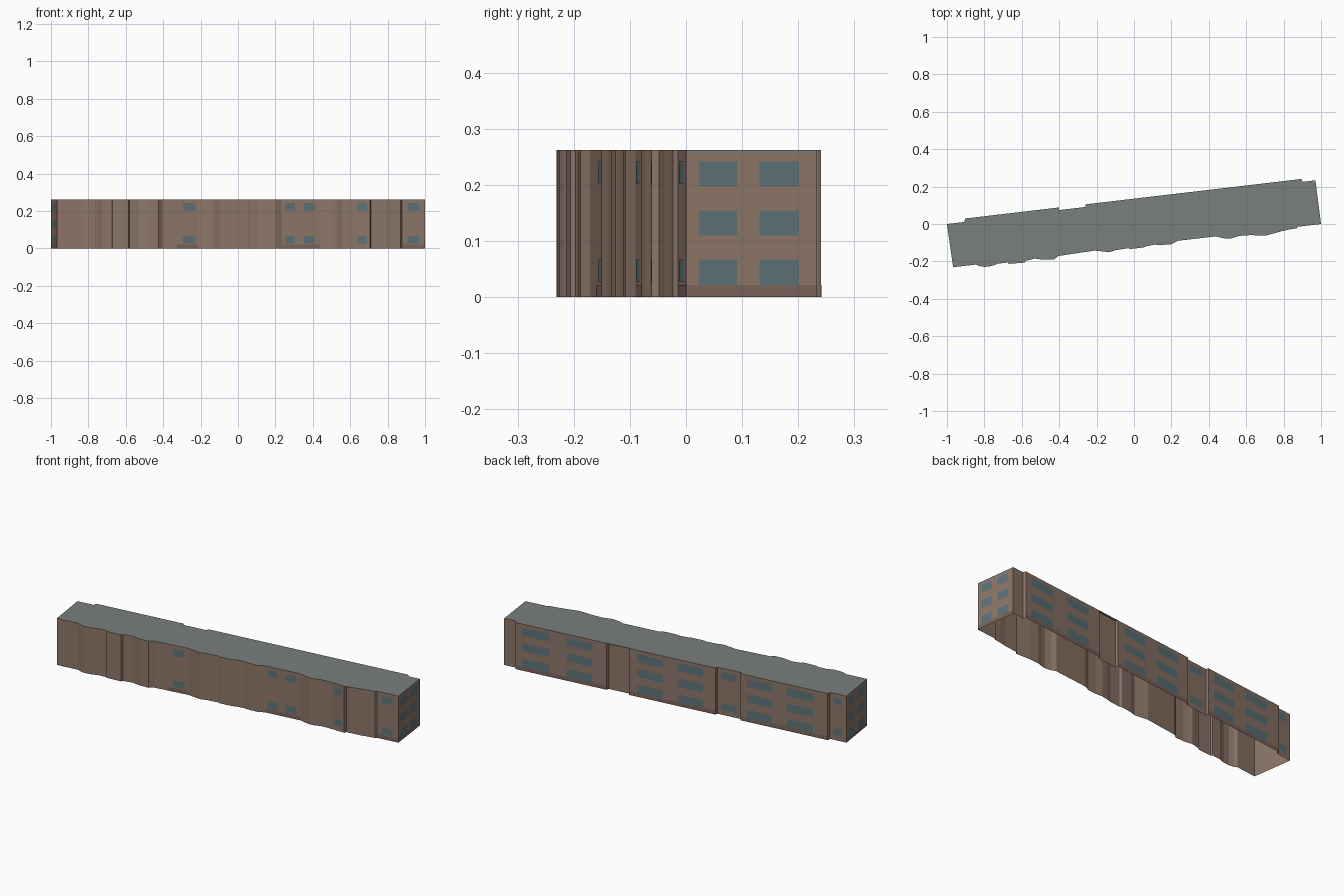
import bpy, bmesh
from mathutils import Vector

if "Cube" in bpy.data.objects:
    bpy.data.objects.remove(bpy.data.objects["Cube"])

HEIGHT = 0.262
SLOPE = 0.1175                       # the block runs diagonally in plan
FLOORS = [(0.021, 0.067), (0.11, 0.155), (0.197, 0.242)]


def material(name, rgb):
    m = bpy.data.materials.new(name)
    m.diffuse_color = (*rgb, 1)
    m.use_nodes = True
    m.node_tree.nodes["Principled BSDF"].inputs["Base Color"].default_value = m.diffuse_color
    return m


def make_object(name, bm, mat):
    me = bpy.data.meshes.new(name)
    bm.to_mesh(me)
    bm.free()
    me.materials.append(mat)
    ob = bpy.data.objects.new(name, me)
    bpy.context.collection.objects.link(ob)
    return ob


brick = material("brick", (0.27, 0.185, 0.14))
plinth_brown = material("plinth_brown", (0.2, 0.13, 0.105))
glass = material("glass", (0.11, 0.17, 0.19))
roof_grey = material("roof_grey", (0.19, 0.215, 0.205))

# front outline, west to east: (x, how far it bulges from the base line)
front_bays = [(-.967, 0), (-.845, 0), (-.83, .009), (-.80, .018), (-.765, .018),
              (-.745, .014), (-.73, .009), (-.675, .009), (-.67, .017),
              (-.585, .02), (-.58, .011), (-.53, .005), (-.50, .013),
              (-.475, .018), (-.425, .021), (-.405, .006), (-.21, 0),
              (-.17, .009), (-.13, .018), (-.10, .011), (-.03, .008),
              (-.02, .014), (.05, .014), (.07, .009), (.11, .006),
              (.15, .012), (.20, .014), (.235, 0), (.44, 0), (.47, .013),
              (.505, .021), (.53, .019), (.56, .012), (.62, .015),
              (.705, .027), (.71, .014), (.79, .014), (.83, .009),
              (.87, .008), (.877, 0), (1, 0)]
front = [(x, SLOPE * (x - 1) - d) for x, d in front_bays]

# back outline, west to east: shallow recesses between three long wings
back_steps = [(-1, 0), (-.906, 0), (-.904, .018), (-.402, .018), (-.40, .004),
              (-.26, .004), (-.258, .018), (.24, .018), (.245, .004),
              (.366, .004), (.37, .018), (.895, .018), (.902, .002), (.97, .002)]
back = [(x, SLOPE * (x + 1) + d) for x, d in back_steps]
outline = front + back[::-1]

# walls, open underneath
bm = bmesh.new()
low = [bm.verts.new((x, y, 0)) for x, y in outline]
high = [bm.verts.new((x, y, HEIGHT)) for x, y in outline]
for i in range(len(outline)):
    j = (i + 1) % len(outline)
    bm.faces.new((low[i], low[j], high[j], high[i]))
make_object("walls", bm, brick)

# flat roof
bm = bmesh.new()
bm.faces.new([bm.verts.new((x, y, HEIGHT)) for x, y in outline])
bmesh.ops.triangulate(bm, faces=bm.faces[:])
make_object("roof", bm, roof_grey)


def at_x(line, x):
    """Plan point on an outline at a given x."""
    for (x0, y0), (x1, y1) in zip(line, line[1:]):
        if x0 <= x <= x1:
            return Vector((x, y0 + (y1 - y0) * (x - x0) / (x1 - x0)))


def at_t(a, b, t):
    return Vector(a).lerp(Vector(b), t)


def panel(bm, a, b, z0, z1, lift=0.001):
    """Upright panel laid on a wall, outside to the right of a to b."""
    d = (b - a).normalized()
    n = Vector((d.y, -d.x)) * lift
    a, b = a + n, b + n
    bm.faces.new([bm.verts.new(v) for v in ((a.x, a.y, z0), (b.x, b.y, z0),
                                            (b.x, b.y, z1), (a.x, a.y, z1))])


ends = {"right": (front[-1], back[-1]), "left": (back[0], front[0])}

# windows on each side
bm = bmesh.new()
for x0, x1 in [(-.295, -.23), (.25, .305), (.35, .41), (.64, .69), (.905, .967)]:
    for z0, z1 in FLOORS[::2]:
        panel(bm, at_x(front, x0), at_x(front, x1), z0 + .006, z1)
for x0, x1 in [(-.82, -.67), (-.58, -.44), (-.185, -.04), (.045, .19), (.45, .60), (.70, .855)]:
    for z0, z1 in FLOORS:
        panel(bm, at_x(back, x1), at_x(back, x0), z0, z1)
for x0, x1 in [(-.975, -.925), (-.37, -.285)]:
    for z0, z1 in FLOORS[::2]:
        panel(bm, at_x(back, x1), at_x(back, x0), z0 + .006, z1)
for a, b in ends.values():
    for t0, t1 in [(.10, .39), (.56, .86)]:
        for z0, z1 in FLOORS:
            panel(bm, at_t(a, b, t0), at_t(a, b, t1), z0, z1)
make_object("windows", bm, glass)

# darker plinth at the foot of the windowed walls
bm = bmesh.new()
for x0, x1 in [(-.33, -.21), (.236, .439), (.88, 1)]:
    panel(bm, at_x(front, x0), at_x(front, x1), 0, .022, .0005)
for x0, x1 in [(-.904, -.402), (-.258, .24), (.37, .895)]:
    panel(bm, at_x(back, x1), at_x(back, x0), 0, .022, .0005)
for a, b in ends.values():
    panel(bm, Vector(a), Vector(b), 0, .022, .0005)
make_object("plinth", bm, plinth_brown)

# grey coping along the top of the end walls
bm = bmesh.new()
for a, b in ends.values():
    panel(bm, Vector(a), Vector(b), HEIGHT - .006, HEIGHT, .0005)
make_object("coping", bm, roof_grey)
